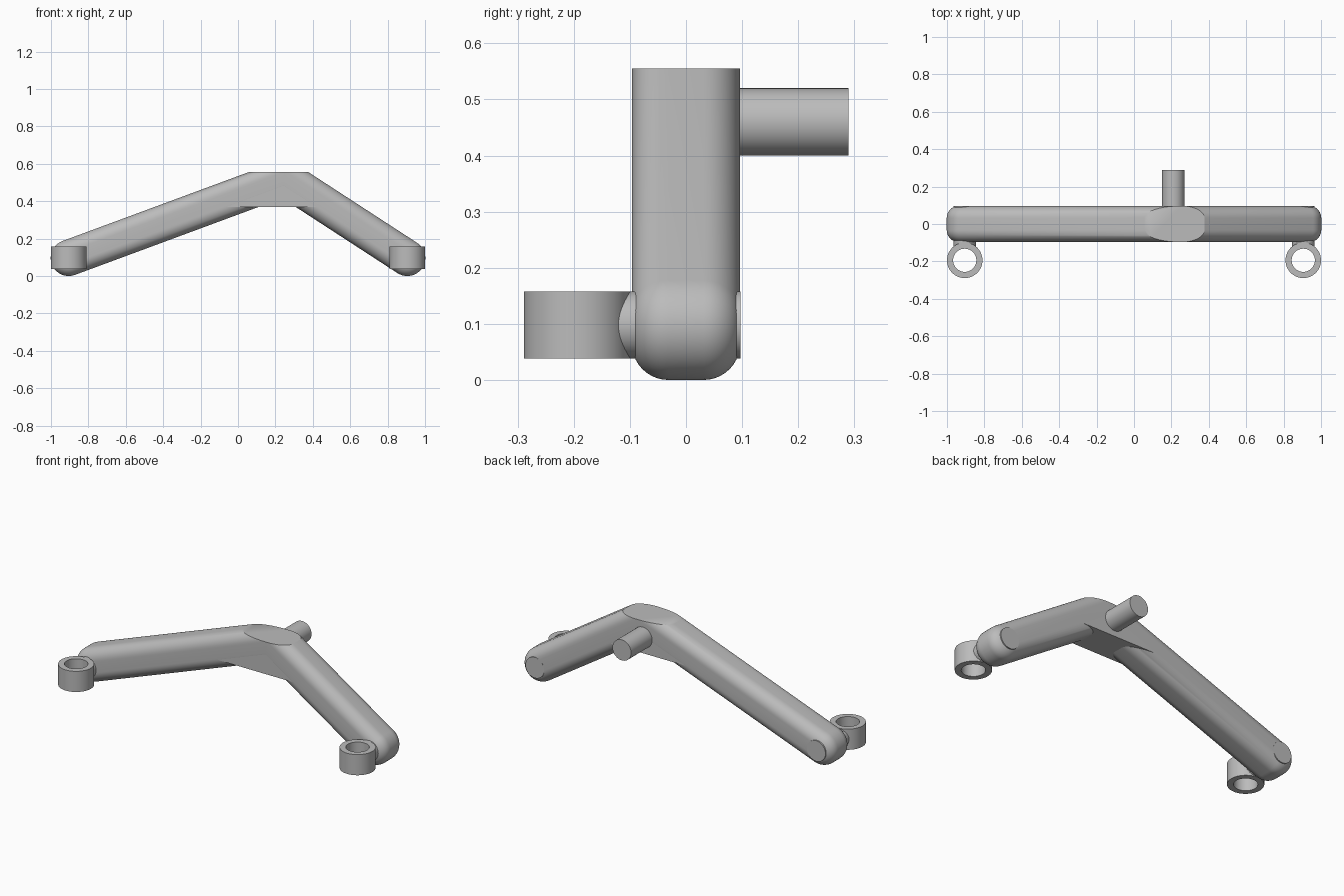
import bpy, bmesh, math
from mathutils import Vector

if "Cube" in bpy.data.objects:
    bpy.data.objects.remove(bpy.data.objects["Cube"])

R = 0.0965           # half thickness and half width of the arms
FILLET = 0.065       # edge rounding of the arms
END_X, END_Z = 0.905, 0.0965
TOP_Z, UNDER_Z = 0.555, 0.368
SLOPE_L, SLOPE_R = 0.37, 0.65

metal = bpy.data.materials.new("grey_metal")
metal.diffuse_color = (0.5, 0.5, 0.5, 1)
metal.use_nodes = True
metal.node_tree.nodes["Principled BSDF"].inputs["Base Color"].default_value = metal.diffuse_color


def finish(bm, name):
    bmesh.ops.recalc_face_normals(bm, faces=bm.faces)
    me = bpy.data.meshes.new(name)
    bm.to_mesh(me)
    bm.free()
    ob = bpy.data.objects.new(name, me)
    bpy.context.collection.objects.link(ob)
    me.materials.append(metal)
    bpy.ops.object.select_all(action='DESELECT')
    ob.select_set(True)
    bpy.context.view_layer.objects.active = ob
    bpy.ops.object.shade_smooth_by_angle(angle=math.radians(30))
    return ob


def loft(bm, rings, closed=False):
    """Skin a list of point loops, capping the ends or closing the tube."""
    loops = [[bm.verts.new(p) for p in ring] for ring in rings]
    pairs = list(zip(loops, loops[1:])) + ([(loops[-1], loops[0])] if closed else [])
    for a, b in pairs:
        for i in range(len(a)):
            j = (i + 1) % len(a)
            bm.faces.new((a[i], a[j], b[j], b[i]))
    if not closed:
        bm.faces.new(loops[0])
        bm.faces.new(loops[-1])


def circle(r, place, n=48):
    return [place(r * math.cos(2 * math.pi * i / n), r * math.sin(2 * math.pi * i / n))
            for i in range(n)]


def cut(bm, co, no, fill):
    res = bmesh.ops.bisect_plane(bm, geom=bm.verts[:] + bm.edges[:] + bm.faces[:],
                                 plane_co=co, plane_no=no, clear_outer=True)
    if fill:
        edges = [e for e in res['geom_cut'] if isinstance(e, bmesh.types.BMEdge)]
        bmesh.ops.holes_fill(bm, edges=edges)


def add_arm(bm, start, direction, length):
    """Rounded bar: slot outline stacked along y with filleted edges."""
    side = Vector((-direction.z, 0, direction.x))
    steps = [math.pi / 2 * i / 10 for i in range(11)]
    layers = [(-(R - FILLET + FILLET * math.cos(a)), R - FILLET + FILLET * math.sin(a)) for a in steps]
    layers += [(-y, r) for y, r in reversed(layers)]
    rings = []
    for y, r in layers:
        ring = []
        for base, turn in ((0, math.pi / 2), (length, -math.pi / 2)):
            for i in range(25):
                a = turn + math.pi * i / 24
                p = start + direction * (base + r * math.cos(a)) + side * (r * math.sin(a))
                ring.append((p.x, y, p.z))
        rings.append(ring)
    loft(bm, rings)


# Bent beam: two arms trimmed flat on top and mitred where their axes cross
left_dir = Vector((1, 0, SLOPE_L)).normalized()
right_dir = Vector((-1, 0, SLOPE_R)).normalized()
joint_x = END_X * (SLOPE_R - SLOPE_L) / (SLOPE_R + SLOPE_L)
joint = Vector((joint_x, 0, END_Z + SLOPE_L * (joint_x + END_X)))
beam = bmesh.new()
for sx, d, other in ((-1, left_dir, right_dir), (1, right_dir, left_dir)):
    part = bmesh.new()
    start = Vector((sx * END_X, 0, END_Z))
    add_arm(part, start, d, (joint - start).length + 0.4)
    cut(part, (0, 0, TOP_Z), (0, 0, 1), True)
    cut(part, joint, d - other, False)
    tmp = bpy.data.meshes.new("tmp")
    part.to_mesh(tmp)
    part.free()
    beam.from_mesh(tmp)
    bpy.data.meshes.remove(tmp)
bmesh.ops.remove_doubles(beam, verts=beam.verts, dist=0.0005)
finish(beam, "bent_beam")

# Sharp-edged gusset filling the inside of the bend
bm = bmesh.new()
profile = ((-0.08, UNDER_Z), (0.425, UNDER_Z), (joint.x, joint.z))
loft(bm, [[(x, y, z) for x, z in profile] for y in (-R + 0.0004, R - 0.0004)])
finish(bm, "gusset")


def pin(name, x, z, r, y0, y1):
    bm = bmesh.new()
    loft(bm, [circle(r, lambda u, v: (x + u, y, z + v)) for y in (y0, y1)])
    finish(bm, name)


# Pivot on the back of the bend
pin("pivot_pin", 0.21, 0.46, 0.06, 0.0, 0.29)

# End pins with upright collars in front
for sx, tag in ((-1, "left"), (1, "right")):
    cx = sx * END_X
    pin(tag + "_end_pin", cx, 0.098, 0.06, -0.122, R + 0.0004)
    bm = bmesh.new()
    rings = [circle(r, lambda u, v: (cx + u, -0.194 + v, z))
             for r, z in ((0.095, 0.038), (0.095, 0.158), (0.062, 0.158), (0.062, 0.038))]
    loft(bm, rings, closed=True)
    finish(bm, tag + "_collar")
